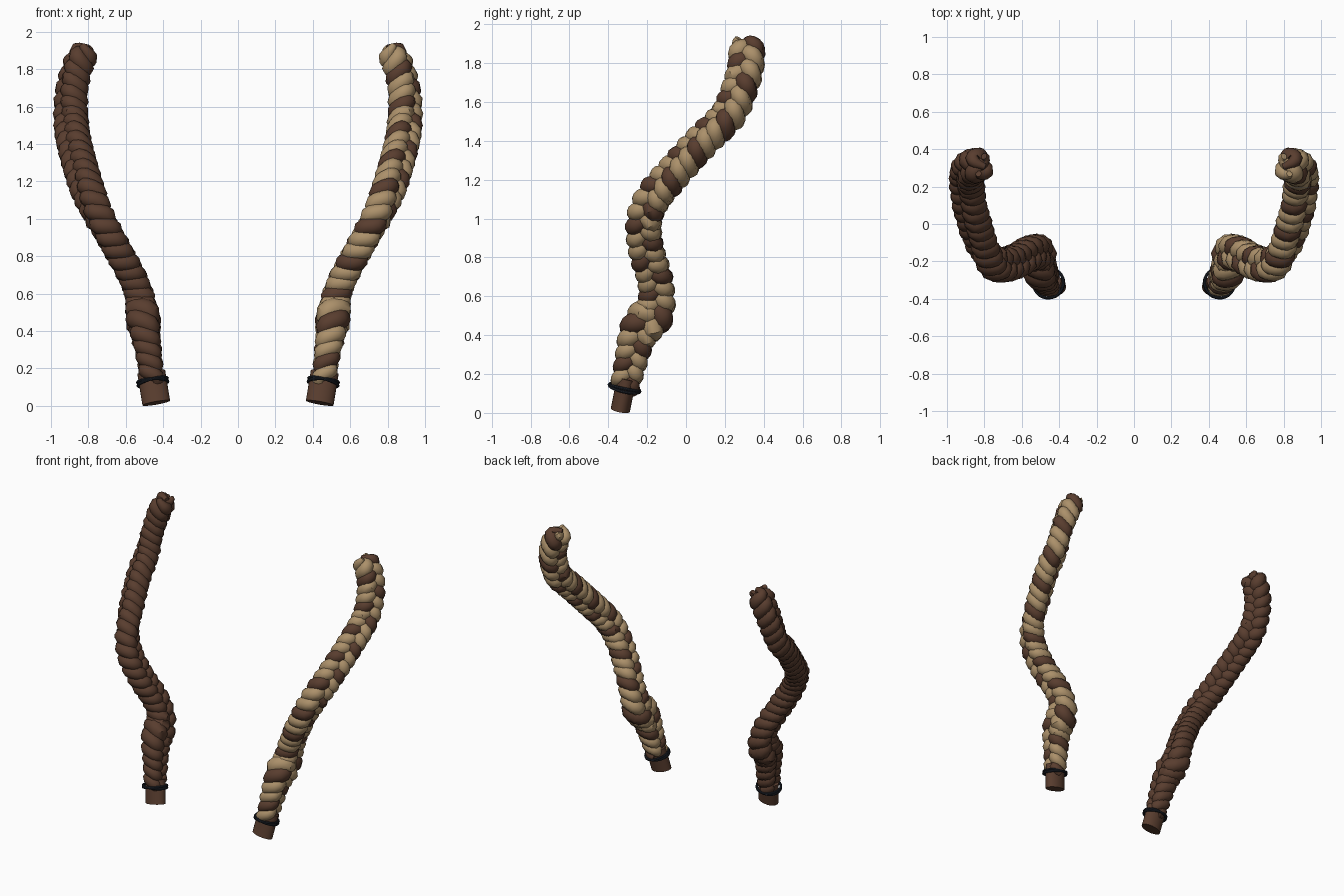
import bpy, bmesh, math
from mathutils import Vector, Matrix

if "Cube" in bpy.data.objects:
    bpy.data.objects.remove(bpy.data.objects["Cube"])


def material(name, rgb):
    m = bpy.data.materials.new(name)
    m.diffuse_color = (*rgb, 1)
    m.use_nodes = True
    m.node_tree.nodes["Principled BSDF"].inputs["Base Color"].default_value = m.diffuse_color
    return m


BROWN = material("dark brown hair", (0.1, 0.047, 0.028))
TAN = material("tan hair", (0.41, 0.28, 0.145))
BAND = material("black band", (0.014, 0.018, 0.026))

# Centre line of the right braid
PATH = [Vector(p) for p in (
    (.437, -.338, .015), (.455, -.318, .12), (.478, -.28, .28), (.498, -.25, .40),
    (.507, -.215, .46), (.515, -.165, .51), (.53, -.15, .60), (.57, -.162, .70),
    (.625, -.195, .80), (.68, -.215, .90), (.735, -.215, 1.0), (.782, -.175, 1.1),
    (.82, -.095, 1.2), (.875, .085, 1.4), (.893, .215, 1.53), (.89, .28, 1.68),
    (.862, .31, 1.80), (.81, .312, 1.92))]


def dense_path(points, n=24):
    """Catmull-Rom curve through the points."""
    p = [2 * points[0] - points[1]] + points + [2 * points[-1] - points[-2]]
    out = []
    for i in range(1, len(p) - 2):
        a, b, c, d = p[i - 1:i + 3]
        for k in range(n):
            t = k / n
            out.append(.5 * (2 * b + (c - a) * t + (2 * a - 5 * b + 4 * c - d) * t * t
                             + (3 * b - a - 3 * c + d) * t ** 3))
    return out + [points[-1]]


CURVE = dense_path(PATH)
LENGTHS = [0]
for a, b in zip(CURVE, CURVE[1:]):
    LENGTHS.append(LENGTHS[-1] + (b - a).length)
TOTAL = LENGTHS[-1]


def at(s):
    """Point on the centre line at arc length s."""
    s = max(0, min(TOTAL, s))
    i = 0
    while i < len(LENGTHS) - 2 and LENGTHS[i + 1] < s:
        i += 1
    return CURVE[i].lerp(CURVE[i + 1], (s - LENGTHS[i]) / (LENGTHS[i + 1] - LENGTHS[i]))


def ramp(v, table):
    """Piecewise linear lookup."""
    for (a, x), (b, y) in zip(table, table[1:]):
        if v <= b:
            return x + (y - x) * max(0, v - a) / (b - a)
    return table[-1][1]


def frame(s):
    p = at(s)
    lo, hi = max(0, s - .03), min(TOTAL, s + .03)
    t = (at(hi) - at(lo)).normalized()
    ang = math.radians(ramp(p.z, [(0, 90), (.9, 90), (1.25, 45), (1.5, 45), (1.8, 75)]))
    w = Vector((math.cos(ang), math.sin(ang), 0))
    w = (w - t * w.dot(t)).normalized()
    return p, t, w, t.cross(w)


def finish(name, bm, mat, side, angle=40):
    """Turn a bmesh into an object on the given side (1 right, -1 left)."""
    if side < 0:
        bmesh.ops.scale(bm, vec=(-1, 1, 1), verts=bm.verts)
    bmesh.ops.recalc_face_normals(bm, faces=bm.faces)
    me = bpy.data.meshes.new(name)
    bm.to_mesh(me)
    bm.free()
    me.materials.append(mat)
    ob = bpy.data.objects.new(name, me)
    bpy.context.collection.objects.link(ob)
    bpy.ops.object.select_all(action='DESELECT')
    ob.select_set(True)
    bpy.context.view_layer.objects.active = ob
    bpy.ops.object.shade_smooth_by_angle(angle=math.radians(angle))
    return ob


def skin(rings):
    """Closed tube through rings of points."""
    bm = bmesh.new()
    loops = [[bm.verts.new(p) for p in r] for r in rings]
    n = len(loops[0])
    for a, b in zip(loops, loops[1:]):
        for i in range(n):
            bm.faces.new((a[i], a[(i + 1) % n], b[(i + 1) % n], b[i]))
    bm.faces.new(loops[0][::-1])
    bm.faces.new(loops[-1])
    return bm


PERIOD, START = .205, .115


def strand(phase):
    """One of three strands weaving over and under."""
    steps = int((TOTAL - START) / PERIOD * 20)
    pts, norms, sizes = [], [], []
    for i in range(steps + 1):
        s = START + (TOTAL - START) * i / steps
        p, t, w, n = frame(s)
        k = ramp(p.z, [(.1, .78), (.3, .93), (.4, 1.05), (.47, 1.2), (.55, 1.05), (.62, .98), (1.9, .98)])
        u = 2 * math.pi * s / PERIOD + phase
        pts.append(p + w * (.05 * k * math.sin(u)) + n * (.034 * k * math.sin(2 * u)))
        norms.append(n)
        sizes.append(.048 * k * min(1, .35 + (TOTAL - s) / .08))
    rings = []
    for i, p in enumerate(pts):
        t = (pts[min(i + 1, steps)] - pts[max(i - 1, 0)]).normalized()
        a = t.cross(norms[i]).normalized()
        b = t.cross(a)
        rings.append([p + sizes[i] * (a * math.cos(j * math.pi / 6) + b * math.sin(j * math.pi / 6))
                      for j in range(12)])
    return skin(rings)


for side, label in ((1, "right"), (-1, "left")):
    # Braided strands: two tan and one brown on the right, all brown on the left
    for k in range(3):
        mat = TAN if side > 0 and k < 2 else BROWN
        finish(f"{label}_braid_strand_{k + 1}", strand(k * 2 * math.pi / 3), mat, side)

    # Oval tied end
    rings = []
    for s in (0, .17):
        p, t, w, n = frame(s)
        rings.append([p + w * (.05 * math.cos(j * math.pi / 12)) + n * (.075 * math.sin(j * math.pi / 12))
                      for j in range(24)])
    finish(f"{label}_tied_end", skin(rings), BROWN, side)

    # Two thin hair bands, slightly tilted against each other
    for k, tilt in enumerate((-6, 6)):
        p, t, w, n = frame(.116)
        rot = Matrix.Rotation(math.radians(tilt), 3, w)
        a, b, c = rot @ w, rot @ n, rot @ t
        bm = bmesh.new()
        grid = []
        for i in range(32):
            u = 2 * math.pi * i / 32
            d = a * math.cos(u) + b * math.sin(u)
            grid.append([bm.verts.new(p + d * (.081 + .008 * math.cos(v * math.pi / 4))
                                      + c * (.008 * math.sin(v * math.pi / 4))) for v in range(8)])
        for i in range(32):
            for v in range(8):
                q = grid[(i + 1) % 32]
                bm.faces.new((grid[i][v], q[v], q[(v + 1) % 8], grid[i][(v + 1) % 8]))
        finish(f"{label}_hair_band_{k + 1}", bm, BAND, side)
